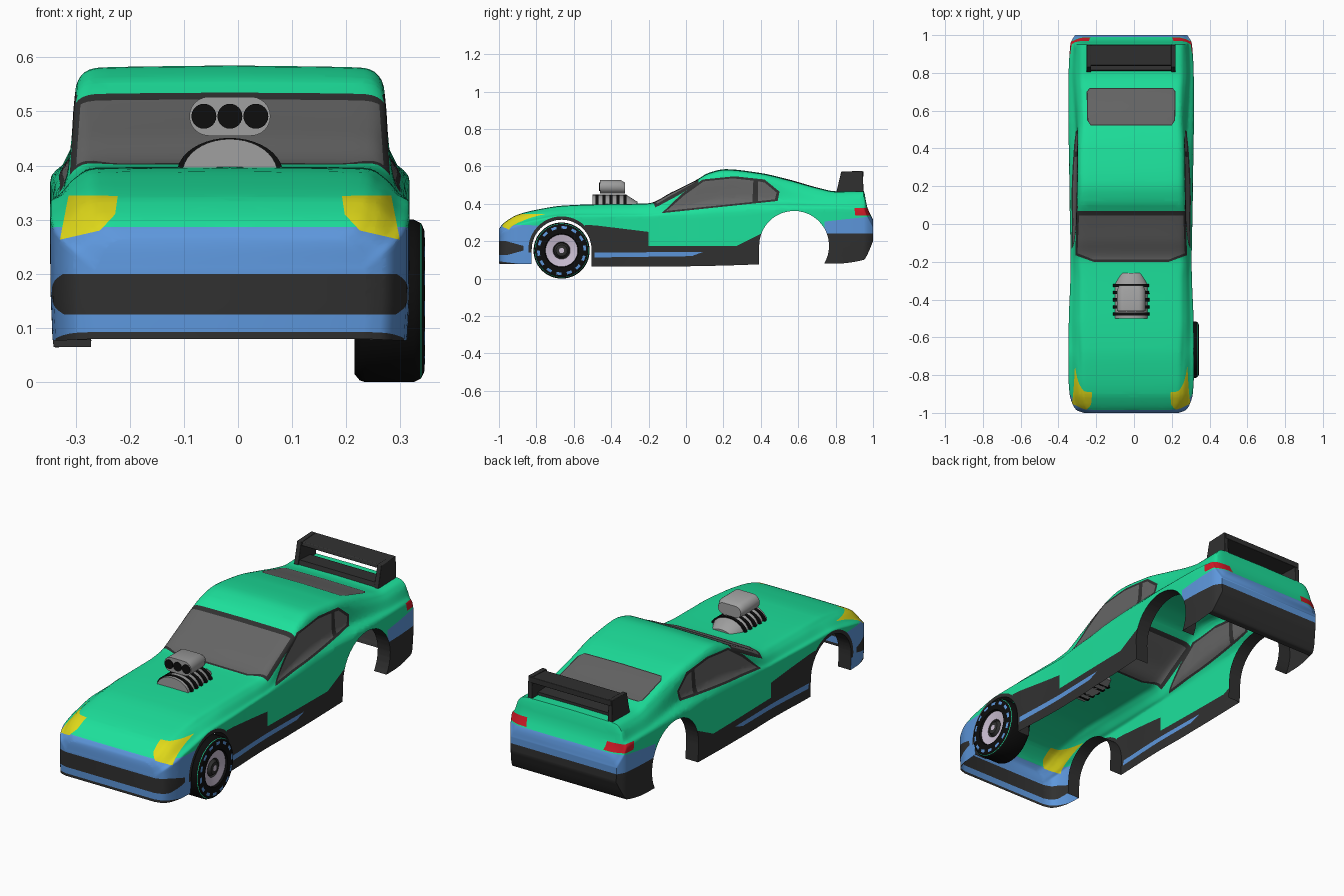
import bpy, bmesh
from math import sin, cos, pi, radians
from mathutils import Vector

if "Cube" in bpy.data.objects:
    bpy.data.objects.remove(bpy.data.objects["Cube"])

CX = -0.015  # body centre line; the single wheel stands out on +x
COL = dict(green=(.012, .75, .33), blue=(.11, .31, .72), dark=(.03, .03, .03), glass=(.13, .13, .13),
           yellow=(.75, .7, .01), red=(.65, .01, .02), black=(.004, .004, .004), rim=(.6, .52, .65),
           metal=(.35, .35, .35))
MATS = {}
for k, c in COL.items():
    MATS[k] = bpy.data.materials.new(k)
    MATS[k].diffuse_color = (*c, 1)


def finish(name, bm, mats, bevel=0, angle=35):
    bmesh.ops.recalc_face_normals(bm, faces=bm.faces)
    me = bpy.data.meshes.new(name)
    bm.to_mesh(me)
    bm.free()
    for m in mats:
        me.materials.append(MATS[m])
    ob = bpy.data.objects.new(name, me)
    bpy.context.collection.objects.link(ob)
    ob.location.x = CX
    if bevel:
        mod = ob.modifiers.new("bevel", 'BEVEL')
        mod.width, mod.segments = bevel, 3
    bpy.ops.object.select_all(action='DESELECT')
    ob.select_set(True)
    bpy.context.view_layer.objects.active = ob
    bpy.ops.object.shade_smooth_by_angle(angle=radians(angle))
    return ob


def smooth(ks, vs, t):
    """Monotone cubic interpolation (no overshoot)."""
    n = len(ks)
    d = [(vs[i + 1] - vs[i]) / (ks[i + 1] - ks[i]) for i in range(n - 1)]

    def slope(i):
        if i == 0 or i == n - 1:
            return d[min(i, n - 2)]
        a, b = d[i - 1], d[i]
        return 2 * a * b / (a + b) if a * b > 0 else 0
    i = max(j for j in range(n - 1) if j == 0 or ks[j] <= t)
    h = ks[i + 1] - ks[i]
    s = (t - ks[i]) / h
    return ((2*s**3 - 3*s*s + 1) * vs[i] + (s**3 - 2*s*s + s) * h * slope(i)
            + (3*s*s - 2*s**3) * vs[i + 1] + (s**3 - s*s) * h * slope(i + 1))


# Body stations: y, bottom z, half width, shoulder z, roof half width, roof edge z, top z
ST = [(-1, .08, .25, .20, .225, .25, .265), (-.985, .078, .29, .24, .25, .27, .287),
      (-.95, .077, .312, .26, .265, .30, .315), (-.9, .077, .326, .28, .27, .33, .342),
      (-.8, .078, .332, .305, .275, .355, .368), (-.66, .075, .332, .33, .28, .37, .39),
      (-.5, .065, .33, .33, .285, .378, .397), (-.3, .064, .322, .33, .285, .378, .40),
      (-.2, .064, .32, .33, .289, .382, .403), (-.08, .064, .322, .335, .291, .43, .46),
      (.06, .067, .325, .34, .288, .505, .53), (.12, .068, .326, .345, .286, .53, .565),
      (.21, .07, .327, .35, .284, .547, .585), (.39, .076, .33, .36, .282, .532, .566),
      (.55, .08, .332, .37, .28, .487, .53), (.71, .08, .332, .37, .283, .452, .485),
      (.8, .08, .331, .37, .287, .44, .467), (.95, .10, .322, .36, .287, .44, .47),
      (.968, .125, .317, .33, .287, .365, .385), (1, .2, .297, .27, .267, .305, .315)]
cols = list(zip(*ST))
bm = bmesh.new()
rings = []
ys = []
for a, b in zip(cols[0], cols[0][1:]):
    n = max(3, round((b - a) / .02))
    ys += [a + (b - a) * i / n for i in range(n)]
ys.append(1)
for y in ys:
    b, w, zs, wr, zr, zt = (smooth(cols[0], c, y) for c in cols[1:])
    k = min(1, max(0, (zr - zs - .06) / .08))  # upright cabin sides above the belt line
    px = [w - .004, w, w, w + (wr - w) * (.4 + .42 * k), wr, .87 * wr, 0]
    pz = [b, (b + zs) / 2, zs, zs + (zr - zs) * .4, zr, zt - .12 * (zt - zr), zt]
    half = [(smooth(range(7), px, u / 5), smooth(range(7), pz, u / 5)) for u in range(31)]
    ring = [(-x, z) for x, z in half] + half[-2::-1]
    rings.append([bm.verts.new((x, y, z)) for x, z in ring])
for r, s, y in zip(rings, rings[1:], ys):
    for j in range(len(r) - 1):
        bm.faces.new((r[j], r[j + 1], s[j + 1], s[j]))
    if y > .915:  # sloping underside of the rear bumper
        bm.faces.new((r[-1], r[0], s[0], s[-1]))
for r in (rings[0], rings[-1]):  # nose and tail faces
    n = len(r) - 1
    for j in range(n // 2 - 1):
        bm.faces.new((r[j], r[j + 1], r[n - j - 1], r[n - j]))
    bm.faces.new(r[n // 2 - 1:n // 2 + 2])

BODY = ["green", "blue", "dark", "glass", "yellow", "red"]


def carve(axis, poly, test, mat=None):
    """Cut a convex outline, seen along axis, into the shell; paint and return its faces."""
    def to3(p):
        v = list(p)
        v.insert(axis, 0)
        return Vector(v)
    pts = [to3(p) for p in poly]
    mid = sum(pts, Vector()) / len(pts)
    along = Vector([float(i == axis) for i in range(3)])
    faces = [f for f in bm.faces if test(f.calc_center_median())]
    for p, q in zip(pts, pts[1:] + pts[:1]):
        no = (q - p).cross(along).normalized()
        if no.dot(mid - p) < 0:
            no.negate()
        geom = {g for f in faces for g in (f, *f.edges, *f.verts)}
        res = bmesh.ops.bisect_plane(bm, geom=list(geom), dist=1e-5, plane_co=p, plane_no=no)
        faces = [f for f in res['geom'] if isinstance(f, bmesh.types.BMFace)
                 and no.dot(f.calc_center_median() - p) > 0]
    for f in faces:
        if mat:
            f.material_index = BODY.index(mat)
    return faces


def anyf(c): return True
def side(c): return abs(c.x) > .2
def arc(y, z, r, a, b): return [(y + r * cos(radians(a + (b - a) * i / 24)),
                                 z + r * sin(radians(a + (b - a) * i / 24))) for i in range(25)]


# Nose: blue bumper, dark mouth, dark lower edge
carve(0, [(-1.01, .05), (-.76, .05), (-.79, .285), (-1.01, .287)], anyf, "blue")
carve(0, [(-1.01, .125), (-.96, .125), (-.87, .15), (-.87, .175), (-.96, .2), (-1.01, .2)], anyf, "dark")
carve(0, [(-1.01, .0), (-1.01, .094), (-.9, .08), (-.9, 0)], anyf, "dark")
# Sills and stripe
carve(0, arc(-.665, .155, .178, -5, 185), side, "dark")
carve(0, [(-.54, 0), (-.54, .288), (-.48, .284), (-.2, .25), (-.2, 0)], side, "dark")
carve(0, [(-.2, 0), (-.2, .175), (.27, .175), (.27, 0)], side, "dark")
carve(0, [(.27, 0), (.27, .175), (.42, .25), (.42, 0)], side, "dark")
carve(0, [(-.49, .113), (-.49, .14), (.09, .142), (.03, .12)], side, "blue")
# Tail: dark bumper, blue band, red lights
carve(0, [(.7, 0), (.7, .24), (1.01, .24), (1.01, 0)], anyf, "dark")
carve(0, [(.74, .24), (.74, .305), (1.01, .335), (1.01, .24)], anyf, "blue")
carve(0, [(.905, .338), (.9, .378), (1, .378), (1, .338)], lambda c: abs(c.x) > .225 and c.y > .85, "red")
# Headlights
for s in (-1, 1):
    carve(1, [(s * x, z) for x, z in [(.207, .344), (.298, .345), (.314, .263), (.24, .28), (.212, .31)]],
          lambda c: c.y < -.72, "yellow")
# Side windows
carve(0, [(-.13, .35), (-.02, .455), (.09, .53), (.26, .547), (.42, .53), (.5, .465), (.49, .415)], side, "dark")
carve(0, [(-.105, .362), (-.01, .445), (.095, .52), (.25, .536), (.36, .524), (.355, .41)], side, "glass")
carve(0, [(.385, .52), (.42, .514), (.485, .46), (.475, .424), (.385, .414)], side, "glass")
# Windscreen and rear window
for k, m in ((0, "dark"), (1, "glass")):
    h = [(.296 - .012 * k, -.165 + .01 * k), (.2, -.2 + .012 * k), (-.2, -.2 + .012 * k),
         (-.296 + .012 * k, -.165 + .01 * k), (-.288 + .012 * k, .068 - .022 * k), (.288 - .012 * k, .068 - .022 * k)]
    carve(2, h, lambda c: c.z > .37, m)
    e = .006 * k
    carve(2, [(-.215, .522 + e), (.215, .522 + e), (.233 - e, .55), (.236 - e, .70), (.22, .72 - e),
              (-.22, .72 - e), (-.236 + e, .70), (-.233 + e, .55)], lambda c: c.z > .4, m)
# Wheel arches with inward flanges
for outline in (arc(-.665, .155, .16, 0, 180) + [(-.825, 0), (-.505, 0)],
                arc(.578, .175, .187, -32, 180) + [(.391, 0), (.68, 0)]):
    gone = set(carve(0, outline, anyf))
    rim = [e for e in {e for f in gone for e in f.edges}
           if len(e.link_faces) == 2 and sum(f in gone for f in e.link_faces) == 1]
    bmesh.ops.delete(bm, geom=list(gone), context='FACES')
    ext = bmesh.ops.extrude_edge_only(bm, edges=rim)['geom']
    for g in ext:
        if isinstance(g, bmesh.types.BMVert):
            g.co.x -= .07 if g.co.x > 0 else -.07
        elif isinstance(g, bmesh.types.BMFace):
            g.material_index = BODY.index("dark")
finish("car_body_shell", bm, BODY, angle=40)


def prism(name, outline, axis, stops, mat, bevel=0):
    """Closed outline swept along x (0) or y (1); stops are (position, width scale, height scale)."""
    bm = bmesh.new()
    z0 = min(p[1] for p in outline)
    loops = []
    for t, sx, sz in stops:
        pts = [(u * sx, z0 + (z - z0) * sz) for u, z in outline]
        loops.append([bm.verts.new((t, u, z) if axis == 0 else (u, t, z)) for u, z in pts])
    n = len(outline)
    for a, b in zip(loops, loops[1:]):
        for i in range(n):
            bm.faces.new((a[i], a[(i + 1) % n], b[(i + 1) % n], b[i]))
    bm.faces.new(loops[0])
    bm.faces.new(loops[-1])
    return finish(name, bm, [mat], bevel)


# Engine poking through the bonnet: dome, ribs, air scoop, intakes
def dome(w, h): return [(w * cos(pi * i / 20), .385 + h * sin(pi * i / 20)) for i in range(21)]


prism("engine_dome", dome(.088, .064), 1, [(-.5, 1, 1), (-.32, 1, 1), (-.26, .65, .4)], "metal")
for i in range(5):
    y = -.485 + i * .038
    prism("engine_rib", dome(.098, .066), 1, [(y, 1, 1), (y + .016, 1, 1)], "black")
pill = [(s * .039 + .036 * cos(a), .491 + .036 * sin(a)) for s, o in ((1, -pi / 2), (-1, pi / 2))
        for a in [o + pi * i / 12 for i in range(13)]]
prism("air_scoop", pill, 1, [(-.46, 1, 1), (-.35, 1, 1), (-.325, .85, .8)], "metal")
for x in (-.048, 0, .048):
    prism("scoop_intake", [(x + .023 * cos(pi * i / 12), .491 + .023 * sin(pi * i / 12)) for i in range(24)],
          1, [(-.464, 1, 1), (-.45, 1, 1)], "black")

# Rear spoiler
for s in (-1, 1):
    prism("spoiler_post", [(.80, .445), (.83, .572), (.945, .576), (.95, .445)], 0,
          [(s * .212, 1, 1), (s * .236, 1, 1)], "dark", .003)
prism("spoiler_wing", [(.835, .55), (.84, .568), (.948, .574), (.948, .545)], 0,
      [(-.23, 1, 1), (.23, 1, 1)], "dark", .003)
prism("spoiler_base", [(.805, .45), (.815, .487), (.9, .482), (.9, .45)], 0,
      [(-.215, 1, 1), (.215, 1, 1)], "dark")

# Front wheel: lathe around x; each ring is (x, radius, material of the band that follows)
WM = ["black", "blue", "rim", "dark", "green"]
prof = [(.25, .001, 0), (.25, .08, 0), (.23, .085, 0), (.23, .135, 0), (.24, .147, 0), (.25, .15, 0),
        (.34, .15, 0), (.352, .144, 4), (.354, .142, 0), (.359, .131, 1), (.36, .117, 0), (.36, .09, 0),
        (.35, .086, 2), (.342, .046, 3), (.335, .04, 3), (.35, .03, 3), (.352, .014, 2), (.352, .001, 2)]
bm = bmesh.new()
N = 56
loops = [[bm.verts.new((x, -.665 + r * cos(2 * pi * i / N), .15 + r * sin(2 * pi * i / N))) for i in range(N)]
         for x, r, _ in prof]
for a, b, p in zip(loops, loops[1:], prof):
    for i in range(N):
        f = bm.faces.new((a[i], a[(i + 1) % N], b[(i + 1) % N], b[i]))
        f.material_index = 0 if p[2] == 1 and i % 4 > 1 else p[2]
finish("front_wheel", bm, WM)

for m in bpy.data.materials:
    if m.users and not m.is_grease_pencil:
        m.use_nodes = True
        m.node_tree.nodes["Principled BSDF"].inputs["Base Color"].default_value = m.diffuse_color
